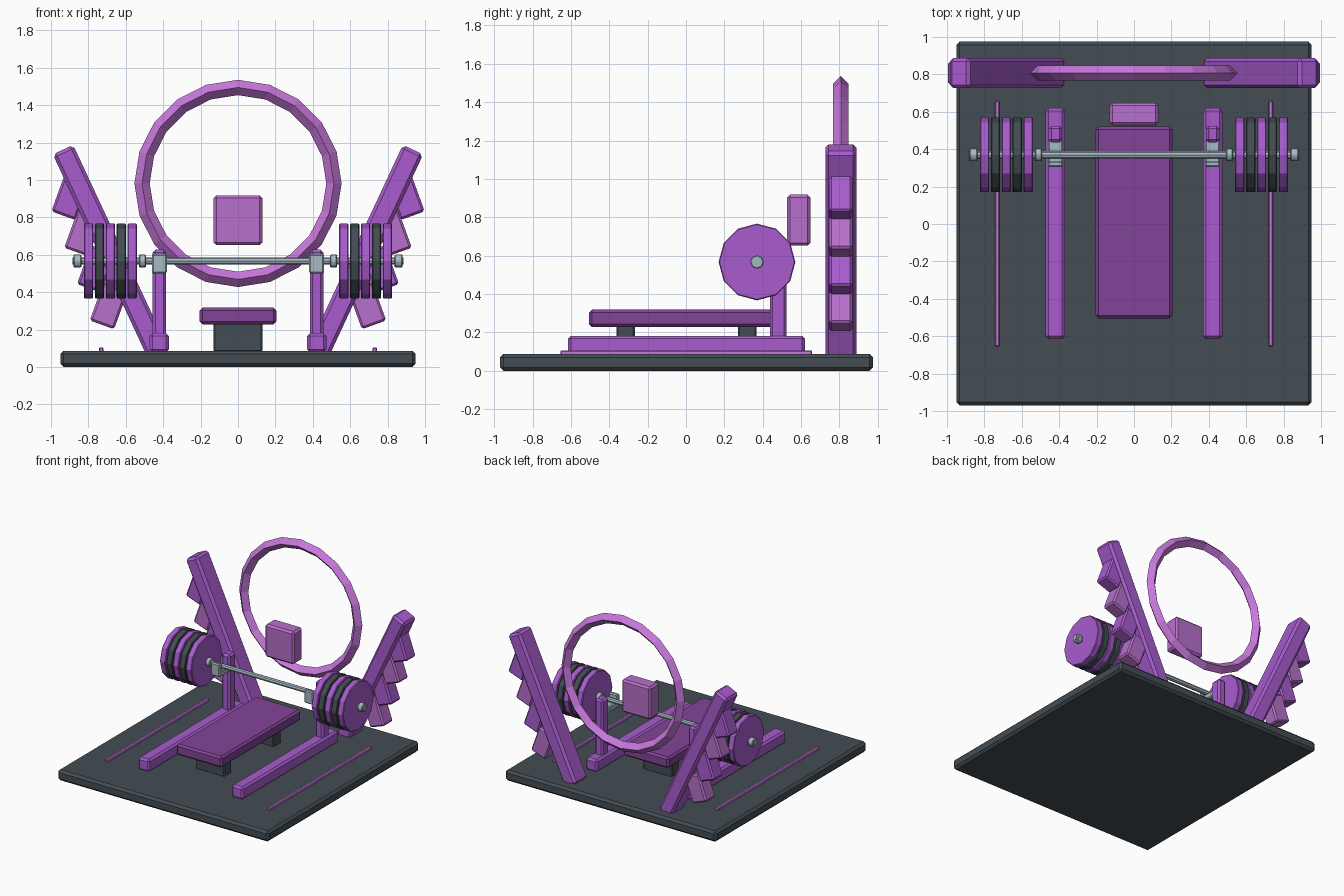
import bpy, math
from mathutils import Matrix, Vector

if "Cube" in bpy.data.objects:
    bpy.data.objects.remove(bpy.data.objects["Cube"])


def material(name, rgb):
    m = bpy.data.materials.new(name)
    lin = [(c / 255 / 12.92) if c < 11 else ((c / 255 + 0.055) / 1.055) ** 2.4 for c in rgb]
    m.diffuse_color = (*lin, 1)
    m.use_nodes = True
    m.node_tree.nodes["Principled BSDF"].inputs["Base Color"].default_value = m.diffuse_color
    return m


DARK = material("charcoal", (68, 77, 83))
PURPLE = material("purple", (168, 92, 206))
DEEP = material("deep_purple", (130, 68, 152))
PINK = material("orchid", (184, 112, 204))
GLOW = material("bright_orchid", (200, 120, 220))
STEEL = material("steel", (166, 186, 196))


def finish(name, mat, bevel=0):
    o = bpy.context.object
    o.name = name
    o.data.materials.append(mat)
    if bevel:
        b = o.modifiers.new("bevel", 'BEVEL')
        b.width, b.segments = bevel, 1
    return o


def box(name, mat, x, y, z, bevel=0.015, tilt=0):
    """Bevelled box from (min, max) ranges, optionally tilted about y."""
    lo, hi = Vector((x[0], y[0], z[0])), Vector((x[1], y[1], z[1]))
    bpy.ops.mesh.primitive_cube_add(size=1, location=(lo + hi) / 2, rotation=(0, tilt, 0))
    bpy.context.object.data.transform(Matrix.Diagonal((*(hi - lo), 1)))
    return finish(name, mat, bevel)


def rod(name, mat, x, radius, sides, bevel=0):
    """Cylinder along x on the barbell axis."""
    bpy.ops.mesh.primitive_cylinder_add(vertices=sides, radius=radius, depth=x[1] - x[0],
                                        location=((x[0] + x[1]) / 2, BAR_Y, BAR_Z),
                                        rotation=(0, math.pi / 2, 0))
    return finish(name, mat, bevel)


def tilted(name, mat, cx, cz, w, d, h, angle, bevel=0.015):
    return box(name, mat, (cx - w / 2, cx + w / 2), (RACK_Y - d / 2, RACK_Y + d / 2),
               (cz - h / 2, cz + h / 2), bevel, angle)


BAR_Y, BAR_Z, RACK_Y = 0.37, 0.567, 0.807

# Platform and bench
box("platform", DARK, (-0.95, 0.95), (-0.97, 0.975), (0, 0.087), 0.018)
box("bench_pad", DEEP, (-0.205, 0.205), (-0.505, 0.52), (0.228, 0.318))
for n, y in (("front", -0.315), ("rear", 0.32)):
    box(n + "_bench_leg", DARK, (-0.13, 0.13), (y - 0.048, y + 0.048), (0.08, 0.235), 0.008)

# Headrest block and ring behind the bench
box("head_block", PINK, (-0.13, 0.13), (0.527, 0.648), (0.652, 0.918))
bpy.ops.mesh.primitive_torus_add(major_segments=20, minor_segments=4, major_radius=0.513,
                                 minor_radius=0.041, location=(0, RACK_Y, 0.982),
                                 rotation=(math.pi / 2, 0, 0))
finish("halo_ring", GLOW)

# Barbell shaft
rod("bar_shaft", STEEL, (-0.885, 0.885), 0.019, 8)

for side, s in (("left", -1), ("right", 1)):
    def span(a, b):
        return tuple(sorted((s * a, s * b)))

    # Floor strip, floor rail, post and bar hook
    box(side + "_floor_strip", GLOW, span(0.718, 0.744), (-0.655, 0.658), (0.08, 0.106), 0.006)
    box(side + "_floor_rail", PURPLE, span(0.37, 0.472), (-0.615, 0.62), (0.08, 0.182))
    box(side + "_post", PURPLE, span(0.384, 0.456), (0.437, 0.525), (0.15, 0.628))
    box(side + "_hook_base", STEEL, span(0.38, 0.46), (0.305, 0.45), (0.5, 0.55), 0.008)
    box(side + "_hook_lip", STEEL, span(0.38, 0.46), (0.305, 0.338), (0.5, 0.605), 0.008)

    # Weight plates in alternating colours, with collars
    for i in range(5):
        c = 0.565 + i * 0.0585
        rod(f"{side}_plate_{i + 1}", DARK if i % 2 else PURPLE, span(c - 0.025, c + 0.025),
            0.2, 12, 0.005)
    rod(side + "_inner_collar", STEEL, span(0.493, 0.53), 0.036, 8, 0.005)
    rod(side + "_outer_collar", STEEL, span(0.838, 0.88), 0.036, 8, 0.005)

    # Leaning upright with stepped blocks on its outer side
    tilted(side + "_upright", PURPLE, s * 0.679, 0.612, 0.12, 0.162, 1.215,
           s * math.radians(25), 0.018)
    a = math.radians(20)
    w, h = 0.138, 0.222
    for i in range(4):
        ox, oz = 0.998 - i * 0.0685, 0.833 - i * 0.1945   # lower outer corner
        cx = ox - w / 2 * math.cos(a) - h / 2 * math.sin(a)
        cz = oz - w / 2 * math.sin(a) + h / 2 * math.cos(a)
        tilted(f"{side}_step_block_{i + 1}", PINK if i % 2 else PURPLE, s * cx, cz,
               w, 0.122, h, -s * a, 0.012)
